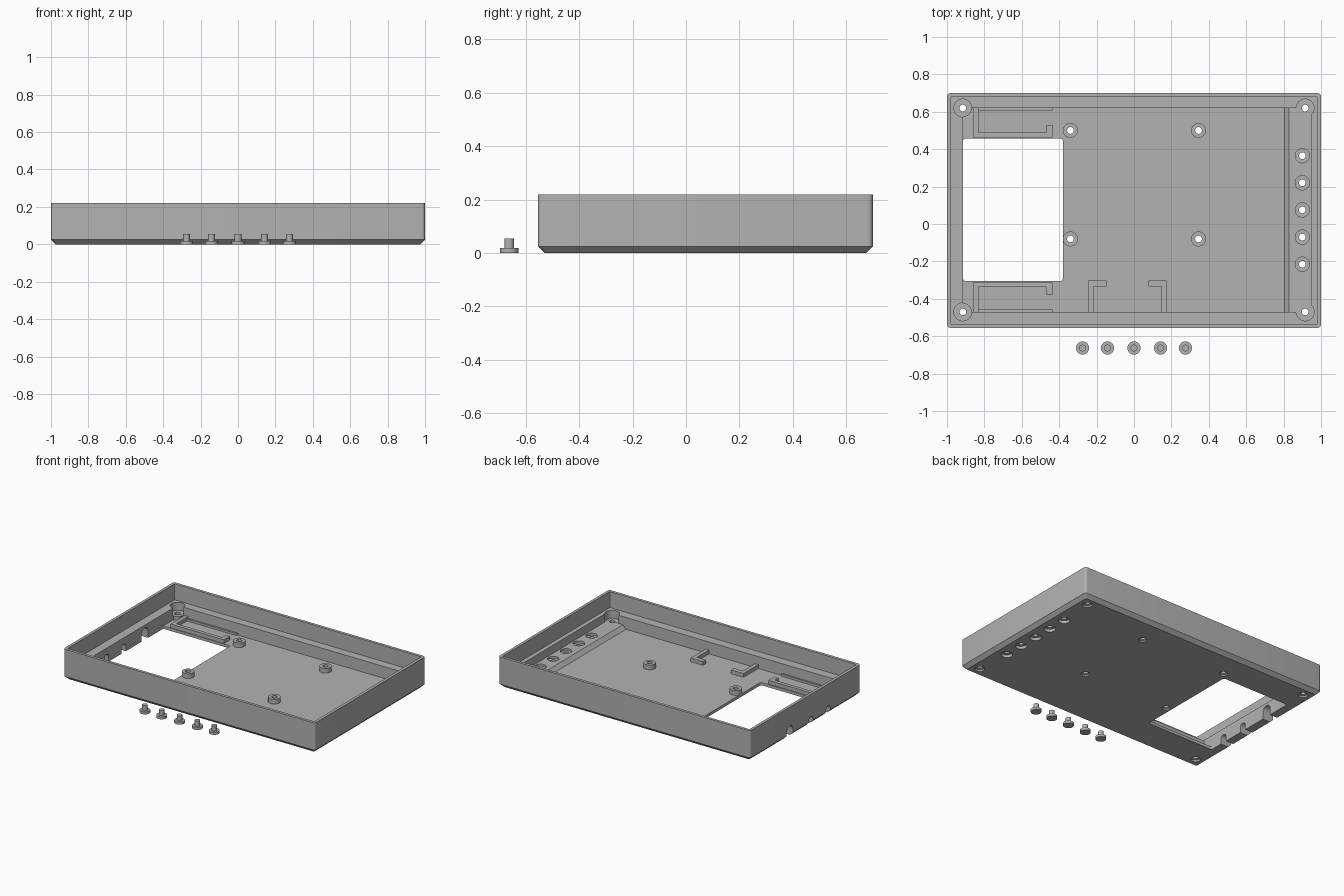
import bpy, bmesh, math

if "Cube" in bpy.data.objects:
    bpy.data.objects.remove(bpy.data.objects["Cube"])

grey = bpy.data.materials.new("mid grey plastic")
grey.diffuse_color = (0.45, 0.45, 0.45, 1)
grey.use_nodes = True
grey.node_tree.nodes["Principled BSDF"].inputs["Base Color"].default_value = grey.diffuse_color


def loft(name, rings):
    """Closed solid through a stack of equal-length point rings."""
    bm = bmesh.new()
    loops = [[bm.verts.new(p) for p in ring] for ring in rings]
    n = len(loops[0])
    for a, b in zip(loops, loops[1:]):
        for i in range(n):
            j = (i + 1) % n
            bm.faces.new((a[i], a[j], b[j], b[i]))
    bm.faces.new(loops[0][::-1])
    bm.faces.new(loops[-1])
    bmesh.ops.recalc_face_normals(bm, faces=bm.faces)
    me = bpy.data.meshes.new(name)
    bm.to_mesh(me)
    bm.free()
    me.materials.append(grey)
    ob = bpy.data.objects.new(name, me)
    bpy.context.collection.objects.link(ob)
    return ob


def round_rect(x0, x1, y0, y1, z, r, seg=5):
    pts = []
    corners = ((x1 - r, y1 - r), (x0 + r, y1 - r), (x0 + r, y0 + r), (x1 - r, y0 + r))
    for k, (cx, cy) in enumerate(corners):
        for i in range(seg + 1):
            a = math.pi / 2 * (k + i / seg)
            pts.append((cx + r * math.cos(a), cy + r * math.sin(a), z))
    return pts


def box(name, x0, x1, y0, y1, z0, z1):
    return loft(name, [[(x0, y0, z), (x1, y0, z), (x1, y1, z), (x0, y1, z)] for z in (z0, z1)])


def turned(name, x, y, profile, n=32):
    """Round solid from (radius, height) pairs."""
    return loft(name, [[(x + r * math.cos(2 * math.pi * i / n),
                         y + r * math.sin(2 * math.pi * i / n), z) for i in range(n)]
                       for r, z in profile])


def combine(target, other, op):
    mod = target.modifiers.new("cut", 'BOOLEAN')
    mod.operation, mod.object, mod.solver = op, other, 'EXACT'
    bpy.context.view_layer.objects.active = target
    bpy.ops.object.modifier_apply(modifier=mod.name)
    bpy.data.objects.remove(other)


def add(ob):
    combine(case, ob, 'UNION')


def cut(ob):
    combine(case, ob, 'DIFFERENCE')


def smooth(ob):
    bpy.ops.object.select_all(action='DESELECT')
    ob.select_set(True)
    bpy.context.view_layer.objects.active = ob
    bpy.ops.object.shade_smooth_by_angle(angle=math.radians(30))


# Tray with chamfered base, thin upper wall and thicker lower ledge
FLOOR, PAD = 0.02, 0.047
case = loft("case", [round_rect(-0.975, 0.975, -0.53, 0.675, 0, 0.01),
                     round_rect(-1, 1, -0.555, 0.70, 0.025, 0.018),
                     round_rect(-1, 1, -0.555, 0.70, 0.22, 0.018)])
cut(loft("upper_cavity", [round_rect(-0.98, 0.98, -0.535, 0.68, z, 0.005) for z in (0.105, 0.3)]))
cut(box("lower_cavity", -0.915, 0.95, -0.47, 0.62, FLOOR, 0.2))

# Raised button strip with a sloping edge
add(loft("button_strip", [[(0.795, y, 0.008), (0.96, y, 0.008), (0.96, y, PAD), (0.83, y, PAD)]
                          for y in (-0.48, 0.63)]))

# Screen window
cut(loft("window", [round_rect(-0.9148, -0.38, -0.305, 0.457, z, 0.015) for z in (-0.05, 0.06)]))

# Holder brackets: two at the side, mirrored front to back, one at the front
mid = 0.075
for s in (1, -1):
    def span(a, b):
        return sorted((mid + s * (a - mid), mid + s * (b - mid)))
    add(box("holder_end", -0.86, -0.832, *span(0.462, 0.63), 0.01, PAD))
    add(box("holder_side", -0.86, -0.435, *span(0.462, 0.488), 0.01, PAD))
    add(box("holder_hook", -0.468, -0.435, *span(0.47, 0.53), 0.01, PAD))
    add(box("holder_rib", -0.84, -0.435, *span(0.608, 0.63), 0.01, 0.035))
    cx = -0.035
    def xs(a, b):
        return sorted((cx + s * a, cx + s * b))
    add(box("front_holder_end", *xs(0.182, 0.21), -0.48, -0.303, 0.01, PAD))
    add(box("front_holder_hook", *xs(0.112, 0.21), -0.335, -0.303, 0.01, PAD))

# Corner screw bosses sunk into the ledge, and board standoffs
for x in (-0.915, 0.915):
    for y in (-0.47, 0.62):
        cut(turned("boss_pocket", x, y, [(0.048, PAD + 0.001), (0.048, 0.2)]))
        add(turned("boss", x, y, [(0.0475, 0.01), (0.0475, PAD)]))
        cut(turned("boss_hole", x, y, [(0.032, -0.01), (0.032, 0.012), (0.018, 0.016), (0.018, 0.1)]))
for x in (-0.34, 0.345):
    for y in (-0.08, 0.5):
        add(turned("standoff", x, y, [(0.04, 0.01), (0.04, 0.054)]))
        cut(turned("standoff_hole", x, y, [(0.028, -0.01), (0.028, 0.01), (0.018, 0.014), (0.018, 0.1)]))

# Button holes, recessed from above and below
for i in range(5):
    y = 0.365 - 0.145 * i
    cut(turned("button_hole", 0.9, y, [(0.038, -0.01), (0.038, 0.02), (0.018, 0.0201),
                                       (0.018, 0.0319), (0.038, 0.032), (0.038, 0.1)]))

# Arched cable slots through the left wall
for y, half, top in ((0.25, 0.036, 0.085), (0.01, 0.025, 0.06), (-0.185, 0.025, 0.06)):
    arch = [(y - half, -0.02), (y + half, -0.02)]
    arch += [(y + half * math.cos(math.pi * i / 12), top - half + half * math.sin(math.pi * i / 12))
             for i in range(13)]
    cut(loft("cable_slot", [[(x, v, w) for v, w in arch] for x in (-1.05, -0.905)]))
smooth(case)

# Loose push buttons in front of the case
for i, x in enumerate((-0.275, -0.142, 0, 0.142, 0.275)):
    smooth(turned(f"push_button_{i + 1}", x, -0.663,
                  [(0.035, 0), (0.035, 0.018), (0.018, 0.018), (0.018, 0.055)]))
